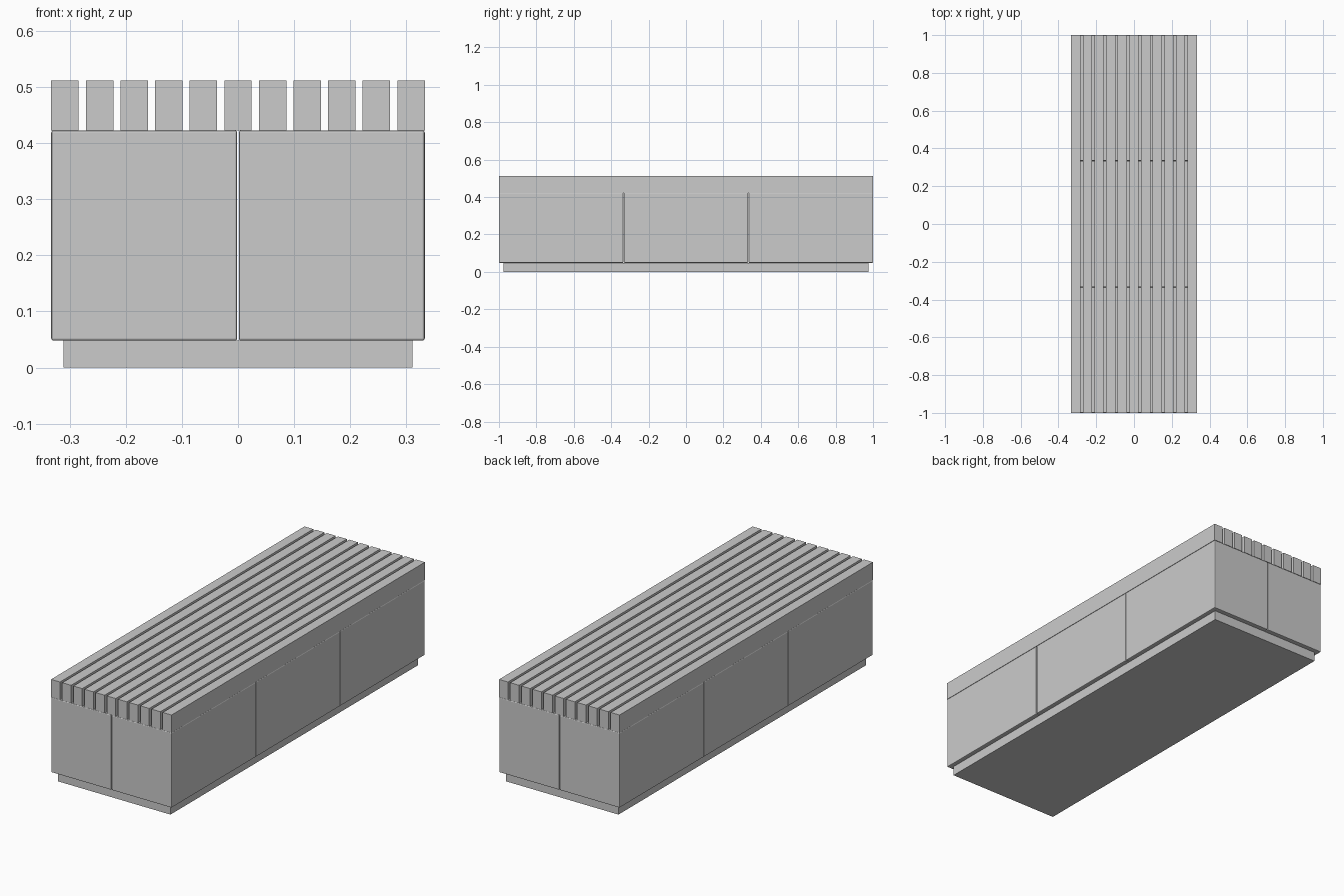
import bpy

if "Cube" in bpy.data.objects:
    bpy.data.objects.remove(bpy.data.objects["Cube"])


def box(name, lo, hi, bevel=0.0):
    """Axis-aligned box between two corners, with optional softened edges."""
    bpy.ops.mesh.primitive_cube_add(size=1, location=[(a + b) / 2 for a, b in zip(lo, hi)])
    ob = bpy.context.object
    ob.name = name
    ob.scale = [b - a for a, b in zip(lo, hi)]
    bpy.ops.object.transform_apply(location=False, rotation=False, scale=True)
    if bevel:
        mod = ob.modifiers.new("soft_edges", 'BEVEL')
        mod.width = bevel
        mod.segments = 2
    return ob


HALF_W, HALF_L = 0.333, 1.0
BASE_TOP, BLOCK_TOP, SEAT_TOP = 0.048, 0.423, 0.512

# Recessed plinth
box("plinth", (-0.311, -0.977, 0), (0.311, 0.977, BASE_TOP))

# Body: two by three blocks with fine joints
GAP = 0.0015
block_len = 2 * HALF_L / 3
for i in range(2):
    for j in range(3):
        x0 = -HALF_W + i * HALF_W
        y0 = -HALF_L + j * block_len
        x1, y1 = x0 + HALF_W, y0 + block_len
        box(f"body_block_{i + 1}_{j + 1}",
            (x0 + (GAP if i else 0), y0 + (GAP if j else 0), BASE_TOP),
            (x1 - (0 if i else GAP), y1 - (GAP if j < 2 else 0), BLOCK_TOP),
            0.004)

# Seat: eleven lengthwise slats
SLATS, SLAT_W = 11, 0.049
pitch = (2 * HALF_W - SLAT_W) / (SLATS - 1)
for k in range(SLATS):
    x0 = -HALF_W + k * pitch
    box(f"seat_slat_{k + 1}", (x0, -HALF_L, BLOCK_TOP), (x0 + SLAT_W, HALF_L, SEAT_TOP))
